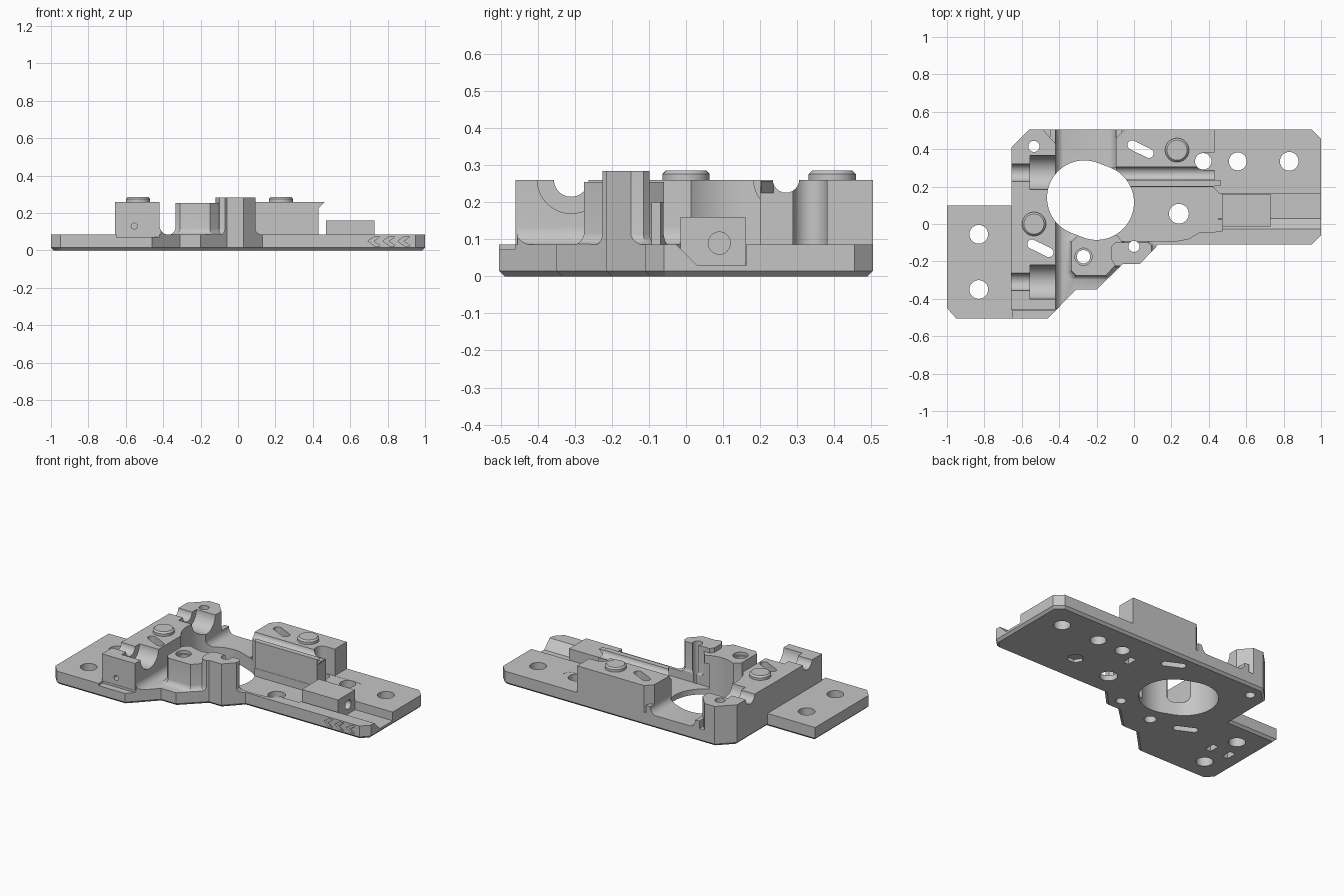
import bpy, bmesh, math
from mathutils import Vector

old = bpy.data.objects.get("Cube")
if old:
    bpy.data.objects.remove(old, do_unlink=True)

grey = bpy.data.materials.new("plain grey")
grey.use_nodes = True
grey.diffuse_color = (0.56, 0.56, 0.56, 1)
grey.node_tree.nodes["Principled BSDF"].inputs["Base Color"].default_value = (0.56, 0.56, 0.56, 1)


def place(u, v, w, axis):
    return {"x": (w, u, v), "y": (u, w, v), "z": (u, v, w)}[axis]


def loft(name, rings, axis="z", chamfer=0):
    """Closed solid through a list of (outline, height) rings."""
    bm = bmesh.new()
    loops = [[bm.verts.new(place(u, v, w, axis)) for u, v in pts] for pts, w in rings]
    n = len(loops[0])
    bottom = bm.faces.new(loops[0])
    bm.faces.new(loops[-1])
    for low, high in zip(loops, loops[1:]):
        for i in range(n):
            j = (i + 1) % n
            bm.faces.new((low[i], low[j], high[j], high[i]))
    bmesh.ops.recalc_face_normals(bm, faces=bm.faces)
    if chamfer:
        bmesh.ops.bevel(bm, geom=list(bottom.edges), offset=chamfer, segments=1, affect="EDGES")
    mesh = bpy.data.meshes.new(name)
    bm.to_mesh(mesh)
    bm.free()
    mesh.materials.append(grey)
    ob = bpy.data.objects.new(name, mesh)
    bpy.context.collection.objects.link(ob)
    return ob


def prism(name, pts, a, b, axis="z", chamfer=0):
    return loft(name, [(pts, a), (pts, b)], axis, chamfer)


def rect(x0, x1, y0, y1):
    return [(x0, y0), (x1, y0), (x1, y1), (x0, y1)]


def circle(x, y, r, n=40):
    return [(x + r * math.cos(2 * math.pi * i / n), y + r * math.sin(2 * math.pi * i / n)) for i in range(n)]


def stadium(p, q, r, n=20):
    """Rounded slot outline from p to q."""
    p, q = Vector(p), Vector(q)
    d = (q - p).normalized()
    base = math.atan2(d.y, d.x) + math.pi / 2
    pts = []
    for c, start in ((p, base), (q, base + math.pi)):
        for i in range(n + 1):
            a = start + math.pi * i / n
            pts.append((c.x + r * math.cos(a), c.y + r * math.sin(a)))
    return pts


def combine(ob, tool, op):
    mod = ob.modifiers.new(op, "BOOLEAN")
    mod.operation, mod.solver, mod.object = op, "EXACT", tool
    bpy.context.view_layer.objects.active = ob
    bpy.ops.object.modifier_apply(modifier=mod.name)
    bpy.data.objects.remove(tool, do_unlink=True)


def add(*args, **kw):
    combine(body, prism("addition", *args, **kw), "UNION")


def cut(*args, **kw):
    combine(body, prism("cutter", *args, **kw), "DIFFERENCE")


def cove_profile(r):
    """Offset and height pairs of a concave quarter round."""
    arc = [i * math.pi / 16 for i in range(9)]
    return [(r * (1 - math.sin(a)), TOP - 0.002 + r * (1 - math.cos(a))) for a in arc]


def cove(x, side, y0, y1, r):
    """Concave fillet strip between the plate and a wall facing +x or -x."""
    pts = [(x + side * d, z) for d, z in cove_profile(r)]
    back = x - side * 0.03
    add(pts + [(back, TOP + r), (back, 0.05), (x + side * r, 0.05)], y0, y1, axis="y")


def skirt(pts, r):
    """Concave flare around the foot of a block."""
    cx = sum(p[0] for p in pts) / len(pts)
    cy = sum(p[1] for p in pts) / len(pts)
    size = max(abs(p[0] - cx) for p in pts)

    def grown(d):
        s = 1 + d / size
        return [(cx + (x - cx) * s, cy + (y - cy) * s) for x, y in pts]
    rings = [(grown(r), 0.06)] + [(grown(d - 0.002), z) for d, z in cove_profile(r)]
    combine(body, loft("skirt", rings), "UNION")


TOP = 0.086
outline = [(-1, 0.1), (-1, -0.45), (-0.95, -0.505), (-0.46, -0.505), (-0.31, -0.35), (-0.2, -0.35),
           (-0.06, -0.215), (0.03, -0.215), (0.13, -0.11), (0.95, -0.11), (1, -0.06), (1, 0.455),
           (0.95, 0.505), (-0.56, 0.505), (-0.655, 0.41), (-0.655, 0.1)]

# Base slab, trimmed to its outline after the blocks are added
body = prism("mounting_plate", rect(-1.2, 1.2, -0.7, 0.7), -0.1, TOP)

# Raised blocks: bearing tower, rear block, screw block and front pillar
add([(-0.657, -0.46), (-0.42, -0.46), (-0.42, 0.43), (-0.51, 0.53), (-0.657, 0.53)], 0.04, 0.26)
add([(-0.095, 0.2), (0.43, 0.2), (0.43, 0.53), (-0.025, 0.53), (-0.095, 0.46)], 0.042, 0.26)
add([(0.41, 0.21), (0.43, 0.225), (0.462, 0.258), (0.41, 0.258)], 0.202, 0.236, axis="y")
screw_block = [(-0.335, -0.25), (-0.31, -0.275), (-0.15, -0.275), (-0.09, -0.21), (-0.06, -0.1),
               (-0.09, -0.06), (-0.3, -0.06), (-0.335, -0.095)]
pillar = [(-0.12, -0.19), (-0.1, -0.225), (0.06, -0.225), (0.093, -0.19), (0.093, -0.115),
          (0.075, -0.098), (-0.1, -0.098), (-0.12, -0.12)]
add(screw_block, 0.044, 0.255)
add(pillar, 0.046, 0.284)
skirt(screw_block, 0.045)
skirt(pillar, 0.04)
cove(-0.42, 1, -0.455, 0.54, 0.05)
cove(-0.095, -1, 0.3, 0.54, 0.05)

# Trim to the outline with a chamfered lower edge
combine(body, prism("trim", outline, 0, 0.4, chamfer=0.015), "INTERSECT")

# Large opening
cut(stadium((-0.265, 0.14), (-0.2, 0.115), 0.2, 32), -0.1, 0.5)

# Bearing and shaft seats in the tower
for y in (-0.31, 0.275):
    cut(circle(y, 0.262, 0.092), -0.556, -0.36, axis="x")
    cut(circle(y, 0.262, 0.047), -0.7, -0.54, axis="x")

# Cable groove and screw clearance in the rear block
cut(circle(0.27, 0.262, 0.036, 24), -0.2, 0.6, axis="x")
cut(stadium((0.375, 0.335), (0.6, 0.335), 0.046), TOP - 0.001, 0.4)

# Recessed floor and sliding channel
cut([(-0.12, -0.092), (0.22, -0.092), (0.29, -0.08), (0.35, -0.045), (0.47, -0.04),
     (0.47, 0.15), (0.42, 0.198), (-0.12, 0.198)], 0.035, 0.2)
cut([(-0.03, 0.09), (0.03, 0.03), (0.162, 0.03), (0.162, 0.09)], 0.45, 1.1, axis="x")

# Step in front of the tower
cut(rect(-0.65, -0.4, -0.6, -0.462), 0.072, 0.2)

# Through holes
for x, y, r in ((-0.83, -0.055, 0.05), (-0.83, -0.35, 0.05), (0.37, 0.335, 0.044), (0.555, 0.335, 0.048),
                (0.83, 0.335, 0.05), (0.24, 0.055, 0.053), (-0.535, 0.415, 0.03), (0, -0.12, 0.03),
                (-0.27, -0.175, 0.036)):
    cut(circle(x, y, r, 32), -0.2, 0.5)
for x, y in ((-0.5, -0.13), (0.035, 0.4)):
    cut(stadium((x - 0.045, y + 0.022), (x + 0.045, y - 0.022), 0.025, 12), -0.2, 0.5)
cut(circle(-0.27, -0.175, 0.046, 32), 0.235, 0.3)

# Small blind hole in the front of the tower
cut(circle(-0.555, 0.13, 0.016, 20), -0.5, -0.42, axis="y")

# Shallow pockets underneath
for x, y in ((-0.76, -0.2), (-0.89, -0.2), (0.26, 0.27)):
    cut(rect(x - 0.02, x + 0.02, y - 0.035, y + 0.035), -0.1, 0.05)
cut(circle(0.52, 0.09, 0.05, 6), -0.1, 0.02)

# Engraved arrows on the front edge
for x in (0.695, 0.775, 0.855):
    cut([(x, 0.05), (x + 0.035, 0.075), (x + 0.065, 0.075), (x + 0.03, 0.05),
         (x + 0.065, 0.025), (x + 0.035, 0.025)], -0.2, -0.095, axis="y")

# Tensioner block in the channel
tensioner = prism("tensioner_block", [(-0.015, 0.16), (-0.015, 0.074), (0.03, 0.03), (0.16, 0.03), (0.16, 0.16)],
                  0.47, 0.73, axis="x")
combine(tensioner, prism("cutter", circle(0.09, 0.09, 0.03, 24), 0.6, 0.8, axis="x"), "DIFFERENCE")

# Round buttons on the tower and rear block
buttons = []
for name, x, y in (("tower_button", -0.535, 0), ("rear_button", 0.23, 0.395)):
    wide, narrow = circle(x, y, 0.064), circle(x, y, 0.054)
    buttons.append(loft(name, [(wide, 0.25), (wide, 0.276), (narrow, 0.286)]))

# Smooth shading with sharp edges kept
bpy.ops.object.select_all(action="DESELECT")
for ob in [body, tensioner] + buttons:
    ob.select_set(True)
bpy.context.view_layer.objects.active = body
bpy.ops.object.shade_smooth_by_angle()
